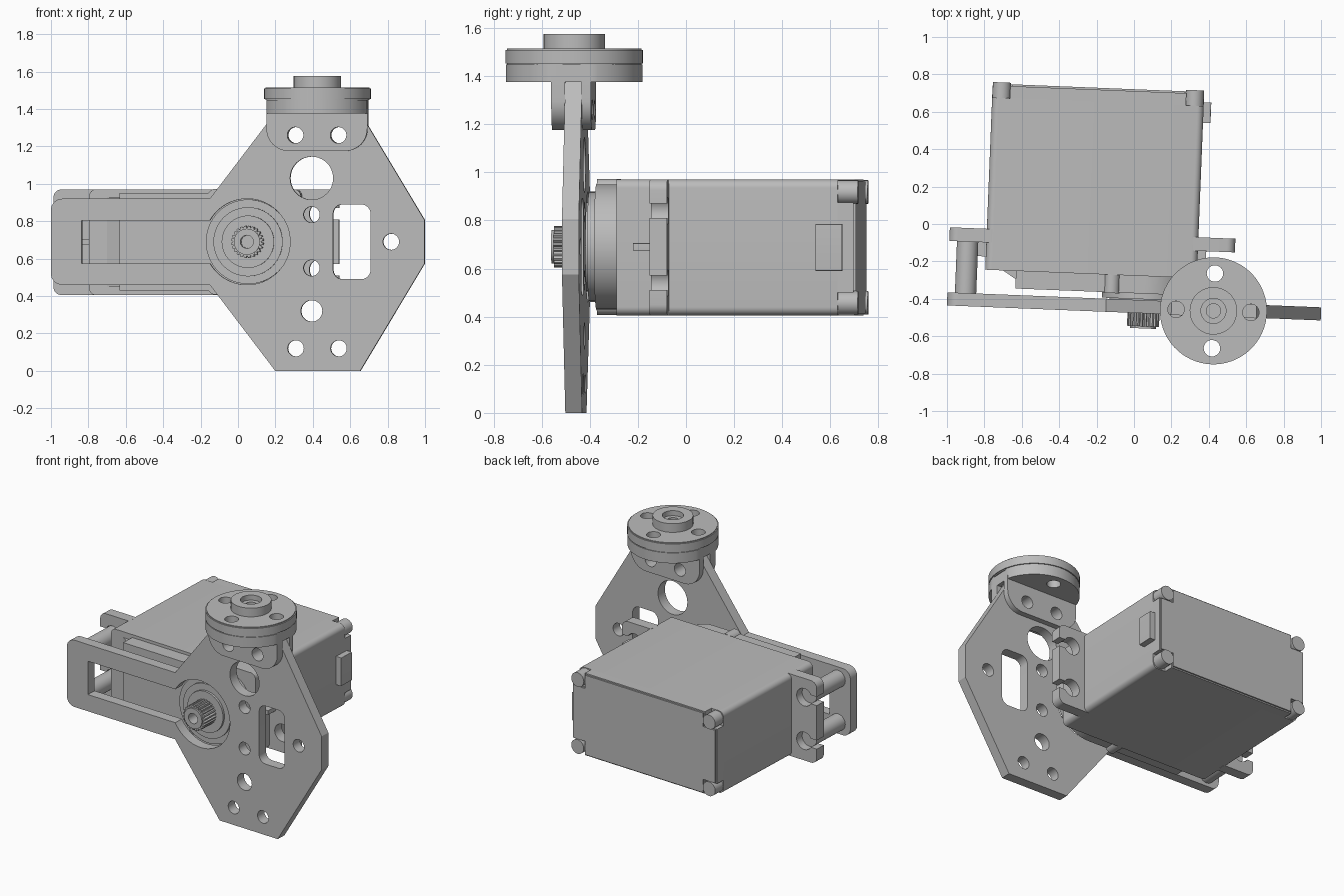
import bpy, bmesh
from math import sin, cos, pi, radians
from mathutils import Matrix, Vector

if "Cube" in bpy.data.objects:
    bpy.data.objects.remove(bpy.data.objects["Cube"], do_unlink=True)

grey = bpy.data.materials.new("plain grey")
grey.use_nodes = True
grey.diffuse_color = (0.5, 0.5, 0.5, 1)
grey.node_tree.nodes["Principled BSDF"].inputs["Base Color"].default_value = (0.5, 0.5, 0.5, 1)

TURN = Matrix.Rotation(radians(-2.3), 4, 'Z')   # whole assembly sits slightly turned
UPRIGHT = Matrix.Rotation(pi / 2, 4, 'X')


def arc(cx, cy, r, a0=0, a1=360, n=40):
    return [(cx + r * cos(radians(a0 + (a1 - a0) * i / n)),
             cy + r * sin(radians(a0 + (a1 - a0) * i / n))) for i in range(n + 1)]


def circle(cx, cy, r, n=40):
    return arc(cx, cy, r, n=n)[:-1]


def rrect(x0, y0, x1, y1, r):
    return (arc(x1 - r, y1 - r, r, 0, 90, 8) + arc(x0 + r, y1 - r, r, 90, 180, 8)
            + arc(x0 + r, y0 + r, r, 180, 270, 8) + arc(x1 - r, y0 + r, r, 270, 360, 8))


def panel(name, loops, a, b, flat=False, shift=0):
    """Extrude an outline with holes: along depth from a to b, or along height when flat."""
    cu = bpy.data.curves.new(name, 'CURVE')
    cu.dimensions, cu.fill_mode = '2D', 'BOTH'
    cu.extrude = abs(b - a) / 2
    for loop in loops:
        sp = cu.splines.new('POLY')
        sp.points.add(len(loop) - 1)
        for p, (x, y) in zip(sp.points, loop):
            p.co = (x + shift, y, 0, 1)
        sp.use_cyclic_u = True
    tmp = bpy.data.objects.new(name + "_outline", cu)
    bpy.context.collection.objects.link(tmp)
    bpy.context.view_layer.update()
    me = bpy.data.meshes.new_from_object(tmp.evaluated_get(bpy.context.evaluated_depsgraph_get()))
    bpy.data.objects.remove(tmp, do_unlink=True)
    bpy.data.curves.remove(cu)
    mid = (a + b) / 2
    place = Matrix.Translation((0, 0, mid)) if flat else Matrix.Translation((0, mid, 0)) @ UPRIGHT
    me.transform(TURN @ place)
    bm = bmesh.new()
    bm.from_mesh(me)
    bmesh.ops.remove_doubles(bm, verts=bm.verts, dist=0.0003)
    bmesh.ops.recalc_face_normals(bm, faces=bm.faces)
    bm.to_mesh(me)
    bm.free()
    me.materials.clear()
    me.materials.append(grey)
    me.name = name
    ob = bpy.data.objects.new(name, me)
    bpy.context.collection.objects.link(ob)
    bpy.ops.object.select_all(action='DESELECT')
    ob.select_set(True)
    bpy.context.view_layer.objects.active = ob
    bpy.ops.object.shade_smooth_by_angle(angle=radians(30))
    return ob


MID = 0.69          # height of the output shaft
SHAFT = 0.07
S = 0.018           # sideways shift of the plate group

# Mounting plate: faceted wheel shape with a long arm, a keyhole and drilled holes
outline = ([(0.2, 0), (0.655, 0), (1, 0.575), (1, 0.805), (0.655, 1.38), (0.2, 1.38), (-0.15, 0.92)]
           + arc(-0.94, 0.86, 0.06, 90, 180, 8) + arc(-0.94, 0.52, 0.06, 180, 270, 8) + [(-0.15, 0.46)])
keyhole = [(-0.835, 0.575)] + arc(0.05, MID, 0.23, 210, 510, 48) + [(-0.835, 0.805)]
ear_holes = [circle(x, 1.26, 0.043) for x in (0.31, 0.54)]
holes = ear_holes + [circle(x, 0.12, 0.043) for x in (0.31, 0.54)]
holes += [circle(0.395, z, 0.043) for z in (0.55, 0.835)]
holes += [circle(0.82, MID, 0.043), circle(0.395, 0.32, 0.057), circle(0.395, 1.03, 0.115)]
panel("mounting_plate", [outline, keyhole, rrect(0.51, 0.49, 0.71, 0.89, 0.05)] + holes,
      -0.475, -0.405, shift=S)

# Clevis bracket on top of the plate
tab = ([(0.695, 1.4), (0.155, 1.4)] + arc(0.275, 1.295, 0.12, 180, 270, 12)
       + arc(0.575, 1.295, 0.12, 270, 360, 12))
for name, a, b in (("front_clevis_tab", -0.532, -0.475), ("back_clevis_tab", -0.405, -0.367)):
    panel(name, [tab] + ear_holes, a, b, shift=S)

# Round horn: clipped base disc, upper disc and hub
HX, HY = 0.443, -0.447
bolts = [circle(HX + 0.2 * cos(k * pi / 2), HY + 0.2 * sin(k * pi / 2), 0.044, 24) for k in range(4)]
clipped = [(min(max(x, HX - 0.27), HX + 0.27), y) for x, y in circle(HX, HY, 0.284, 96)]
panel("clevis_base", [clipped] + bolts, 1.375, 1.447, flat=True)
panel("horn_disc", [circle(HX, HY, 0.279, 64)] + bolts, 1.447, 1.515, flat=True)
panel("horn_rim", [circle(HX, HY, 0.286, 64), circle(HX, HY, 0.275, 64)], 1.453, 1.509, flat=True)
panel("horn_hub", [circle(HX, HY, 0.127), circle(HX, HY, 0.067)], 1.515, 1.575, flat=True)
panel("hub_collar", [circle(HX, HY, 0.067), circle(HX, HY, 0.038)], 1.515, 1.54, flat=True)

# Motor case with notched rear corners and a screw in each
L, R, B, T = -0.785, 0.347, 0.405, 0.97
panel("motor_case", [rrect(L, B, R, T, 0.035)], -0.276, 0.645)
N = 0.095
notched = [(L + N, B), (R - N, B), (R - N, B + N), (R, B + N), (R, T - N), (R - N, T - N),
           (R - N, T), (L + N, T), (L + N, T - N), (L, T - N), (L, B + N), (L + N, B + N)]
panel("rear_cover", [notched], 0.645, 0.71)
panel("rear_cover_cap", [[(x * 0.985 - 0.003, MID + (z - MID) * 0.97) for x, z in notched]], 0.71, 0.72)
for sx, x in (("right", L + 0.05), ("left", R - 0.05)):
    for sz, z in (("lower", B + 0.052), ("upper", T - 0.052)):
        panel(f"{sx}_{sz}_screw", [circle(x, z, 0.049, 24)], 0.64, 0.728)

# Cable outlet on the side of the case
panel("cable_outlet", [rrect(R - 0.02, 0.59, 0.387, 0.785, 0.004)], 0.555, 0.665)

# Mounting flanges with open keyhole slots, mirrored about the case centre
centre = (L + R) / 2
EDGE, HOLE = -0.983, -0.885
flange = [(L + 0.03, T)] + arc(EDGE + 0.045, T - 0.045, 0.045, 90, 180, 8)
for z in (0.84, 0.54):
    flange += [(EDGE, z + 0.03)] + arc(HOLE, z, 0.06, 150, -150, 28) + [(EDGE, z - 0.03)]
flange += arc(EDGE + 0.045, B + 0.045, 0.045, 180, 270, 8) + [(L + 0.03, B)]
panel("right_flange", [flange], -0.13, -0.057)
panel("left_flange", [[(2 * centre - x, z) for x, z in flange]], -0.13, -0.057)
for name, x in (("right", L - 0.02), ("left", R + 0.02)):
    panel(name + "_rib", [rrect(x - 0.025, MID - 0.015, x + 0.025, MID + 0.015, 0.002)], -0.205, -0.13)

# Standoff posts between flange and arm
for name, z in (("lower", 0.54), ("upper", 0.84)):
    panel(name + "_standoff", [circle(HOLE, z, 0.057, 32)], -0.41, -0.11)

# Gear cover on the front of the case
cover = arc(SHAFT, MID, 0.26, -90, 90, 32) + [(-0.62, MID + 0.26), (-0.62, MID - 0.26)]
panel("gear_cover", [cover], -0.37, -0.27)
panel("cover_slope", [[(-0.70, -0.27), (-0.61, -0.27), (-0.61, -0.32), (-0.62, -0.32)]],
      MID - 0.24, MID + 0.24, flat=True)
for name, z in (("lower", MID - 0.24), ("upper", MID + 0.24)):
    panel(name + "_cover_screw", [circle(-0.105, z, 0.043, 24)], -0.374, -0.276)

# Stepped bearing boss and toothed output shaft
for name, r, end in (("outer", 0.226, -0.4), ("middle", 0.185, -0.415), ("inner", 0.14, -0.43)):
    panel(name + "_boss", [circle(SHAFT, MID, r, 56)], end, -0.36)
teeth = []
for k in range(24):
    for step, r in ((0, 0.074), (0.3, 0.086), (0.7, 0.086)):
        a = 2 * pi * (k + step) / 24
        teeth.append((SHAFT + r * cos(a), MID + r * sin(a)))
panel("output_spline", [teeth, circle(SHAFT, MID, 0.035, 24)], -0.545, -0.42)
panel("spline_tip", [circle(SHAFT, MID, 0.07, 32), circle(SHAFT, MID, 0.035, 24)], -0.556, -0.545)
